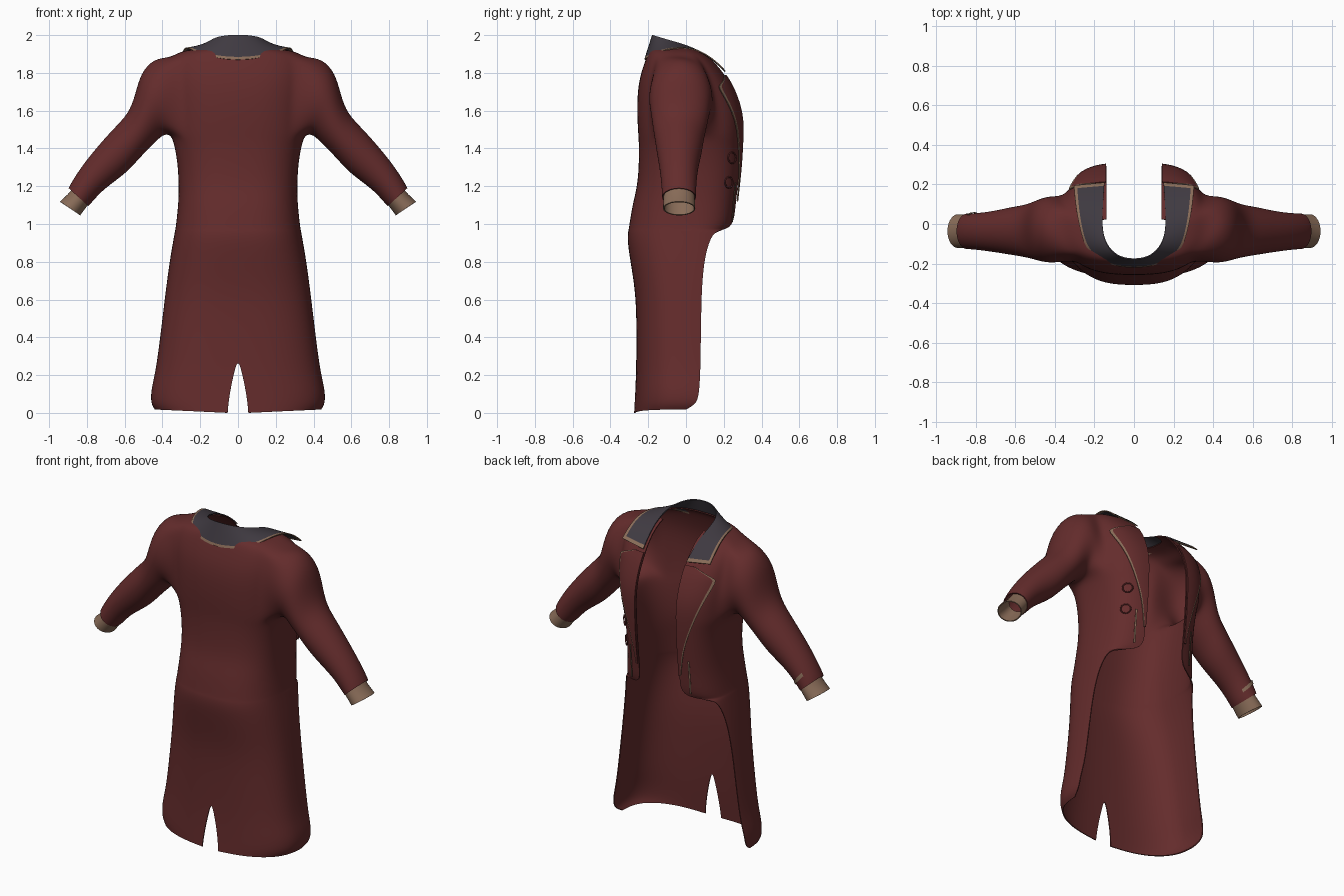
import bpy, math
from mathutils import Vector

if "Cube" in bpy.data.objects:
    bpy.data.objects.remove(bpy.data.objects["Cube"])


def material(name, rgb):
    m = bpy.data.materials.new(name)
    m.diffuse_color = (*rgb, 1)
    m.use_nodes = True
    m.node_tree.nodes["Principled BSDF"].inputs["Base Color"].default_value = m.diffuse_color
    return m


RED = material("dark red cloth", (0.127, 0.025, 0.025))
GREY = material("charcoal collar", (0.05, 0.042, 0.053))
TAN = material("tan trim", (0.25, 0.15, 0.098))


def build(name, verts, faces, mats, indices=None, levels=2, thick=0.006, mirror=True):
    """Half-sheet -> mirrored, smoothed and slightly thickened object."""
    me = bpy.data.meshes.new(name)
    me.from_pydata([tuple(v) for v in verts], [], faces)
    ob = bpy.data.objects.new(name, me)
    bpy.context.collection.objects.link(ob)
    for m in mats:
        me.materials.append(m)
    if indices:
        for p, i in zip(me.polygons, indices):
            p.material_index = i
    if mirror:
        mod = ob.modifiers.new("mirror", 'MIRROR')
        mod.merge_threshold = 0.0005
    if levels:
        mod = ob.modifiers.new("smooth", 'SUBSURF')
        mod.levels = mod.render_levels = levels
        mod.boundary_smooth = 'PRESERVE_CORNERS'
    if thick:
        mod = ob.modifiers.new("thickness", 'SOLIDIFY')
        mod.thickness = thick
        mod.offset = -1
    bpy.ops.object.select_all(action='DESELECT')
    ob.select_set(True)
    bpy.context.view_layer.objects.active = ob
    bpy.ops.object.convert(target='MESH')
    bpy.ops.object.shade_smooth_by_angle(angle=math.radians(45))
    return ob


def sheet(rows):
    """Quad faces of a grid given as equal-length rows of points."""
    n = len(rows[0])
    verts = [p for r in rows for p in r]
    faces = [(i * n + j, i * n + j + 1, (i + 1) * n + j + 1, (i + 1) * n + j)
             for i in range(len(rows) - 1) for j in range(n - 1)]
    return verts, faces


# ---- body profile: height, half width, back y, front y, front-edge y (skirt only)
ROWS = [
    (0.00, .440, -.275, .30, .00), (0.05, .462, -.272, .30, .06),
    (0.12, .460, -.268, .30, .07), (0.20, .441, -.265, .30, .075),
    (0.295, .425, -.263, .30, .077), (0.50, .400, -.263, .30, .08),
    (0.65, .382, -.270, .30, .083), (0.80, .362, -.295, .29, .095),
    (0.90, .345, -.310, .28, .12), (0.95, .336, -.309, .27, .145),
    (0.97, .333, -.305, .258, .18), (0.98, .331, -.303, .255, 0),
    (1.10, .317, -.285, .268, 0), (1.20, .314, -.258, .28, 0),
    (1.32, .320, -.250, .292, 0), (1.42, .338, -.250, .297, 0),
    (1.47, .355, -.253, .298, 0), (1.55, .360, -.258, .299, 0),
    (1.62, .365, -.259, .288, 0), (1.69, .370, -.257, .263, 0),
    (1.76, .375, -.248, .225, 0), (1.82, .375, -.232, .185, 0),
    (1.88, .360, -.211, .13, 0), (1.915, .305, -.195, .07, 0),
    (1.93, .210, -.180, .03, 0)]
YC, PB, PF, PYB, PYF, EDGE_X = -0.02, 0.75, 0.55, 0.85, 0.75, 0.14
COLS, JS, J0, J1, I0, I1 = 15, 9, 5, 11, 16, 22   # grid columns and armhole limits


def section(z, a, yb, yf, t):
    """Point on the rounded torso section at angle t (-90 back, +90 front)."""
    c, s = max(math.cos(t), 0), abs(math.sin(t))
    if t < 0:
        return Vector((a * c ** PB if c > 1e-6 else 0, YC - (YC - yb) * s ** PYB, z))
    return Vector((a * c ** PF, YC + (yf - YC) * s ** PYF, z))


def front_angle(x, a):
    return math.acos(min(1, (x / a) ** (1 / PF)))


grid = []
for z, a, yb, yf, ye in ROWS:
    vent = 0.055 * max(0, 1 - (z / 0.295) ** 1.5)
    t0 = -math.acos((vent / a) ** (1 / PB))
    if z < 0.975:
        t1 = math.asin(((ye - YC) / (yf - YC)) ** (1 / PYF))
    else:
        t1 = front_angle(EDGE_X, a)
    grid.append([section(z, a, yb, yf, t0 * (1 - j / JS) if j <= JS
                         else t1 * (j - JS) / (COLS - JS)) for j in range(COLS + 1)])
for p in grid[0]:                                 # hem rises slightly to the sides
    p.z = 0.02 * p.x / 0.44 - 0.002
verts, faces = sheet(grid)
W = COLS + 1
# open the armhole
faces = [f for f in faces
         if not (I0 <= f[0] // W < I1 and J0 <= f[0] % W < J1)]
JM = (J0 + J1) // 2
loop = ([(I1, j) for j in range(JM, J1)] + [(i, J1) for i in range(I1, I0, -1)]
        + [(I0, j) for j in range(J1, J0, -1)] + [(i, J0) for i in range(I0, I1)]
        + [(I1, j) for j in range(J0, JM)])
ring = [i * W + j for i, j in loop]
N = len(ring)


def sleeve_ring(ux, uz, lx, lz, y0, y1):
    """Oval ring through an upper and a lower point, spanning y0..y1."""
    up, lo = Vector((ux, 0, uz)), Vector((lx, 0, lz))
    mid = (up + lo) / 2 + Vector((0, (y0 + y1) / 2, 0))
    return [mid + (up - lo) / 2 * math.cos(2 * math.pi * k / N)
            + Vector((0, (y1 - y0) / 2 * math.sin(2 * math.pi * k / N), 0)) for k in range(N)]


# sleeve grows out of the armhole loop
SLEEVE = [(.445, 1.88, .388, 1.475, -.20, .145), (.517, 1.80, .42, 1.45, -.19, .13),
          (.545, 1.68, .46, 1.41, -.18, .115), (.58, 1.585, .52, 1.35, -.168, .097),
          (.655, 1.51, .58, 1.28, -.157, .087), (.745, 1.41, .66, 1.22, -.143, .067),
          (.825, 1.31, .725, 1.17, -.133, .057), (.88, 1.225, .775, 1.112, -.128, .054),
          (.897, 1.19, .793, 1.095, -.127, .053)]
for spec in SLEEVE:
    base = len(verts)
    verts += sleeve_ring(*spec)
    new = list(range(base, base + N))
    faces += [(ring[k], new[k], new[(k + 1) % N], ring[(k + 1) % N]) for k in range(N)]
    ring = new
build("coat_body", verts, faces, [RED])

# ---- tan cuff inside the sleeve end
cuff = [sleeve_ring(*s) for s in [(.862, 1.205, .772, 1.128, -.118, .045),
                                  (.90, 1.157, .806, 1.085, -.121, .048),
                                  (.943, 1.12, .835, 1.045, -.122, .05)]]
cv = [p for r in cuff for p in r]
cf = [(i * N + k, (i + 1) * N + k, (i + 1) * N + (k + 1) % N, i * N + (k + 1) % N)
      for i in range(2) for k in range(N)]
build("cuffs", cv, cf, [TAN], levels=1)

# ---- short tan strip across one sleeve
strip = [sleeve_ring(*s)[4:10] for s in [(.858, 1.27, .753, 1.137, -.13, .061),
                                         (.870, 1.248, .764, 1.124, -.13, .06)]]
v, f = sheet([[Vector((-p.x, p.y, p.z)) for p in r] for r in strip])
build("sleeve_strip", v, f, [TAN], levels=1, thick=0.003, mirror=False)


# ---- front details laid just over the chest
def chest(x, z, lift):
    for r, q in zip(ROWS, ROWS[1:]):
        if r[0] <= z <= q[0]:
            f = (z - r[0]) / (q[0] - r[0])
            a, yb, yf = (r[i] + (q[i] - r[i]) * f for i in (1, 2, 3))
            break
    p = section(z, a, yb, yf, front_angle(x, a))
    return p + Vector((lift * 0.5, lift, 0))


# lapel, last column is the trim
LAPEL = [(1.12, .15), (1.22, .163), (1.32, .185), (1.45, .23), (1.55, .268), (1.64, .30),
         (1.72, .328), (1.735, .322), (1.76, .275), (1.79, .20)]
rows = []
for z, xo in LAPEL:
    xi = EDGE_X - 0.003
    xs = [xi + (xo - xi) * f for f in (0, .25, .5, .75)] + [max(xi + .005, xo - .008), xo]
    rows.append([chest(x, z, 0.011) for x in sorted(xs)])
v, f = sheet(rows)
f = [q[::-1] for q in f]
build("lapels", v, f, [RED, TAN], [1 if i % 5 == 4 else 0 for i in range(len(f))], levels=1)

# vertical trim line below the lapel
v, f = sheet([[chest(x, 1.01 + i * .03, 0.006) for x in (.195, .204)] for i in range(8)])
build("front_trim", v, [q[::-1] for q in f], [TAN], levels=0, thick=0.003)

# ---- collar: inner (upper) and outer (lower) edges, from back centre to front tip
INNER = [(0, -.185, 2.003), (.09, -.168, 1.998), (.145, -.10, 1.977), (.16, -.03, 1.958),
         (.16, .05, 1.93), (.155, .13, 1.885), (.15, .205, 1.815)]
OUTER = [(0, -.23, 1.865), (.15, -.203, 1.883), (.242, -.134, 1.92), (.27, -.04, 1.938),
         (.288, .05, 1.93), (.298, .125, 1.892), (.303, .19, 1.835)]
INNER.append((.149, .21, 1.809))
OUTER.append((.304, .195, 1.829))
rows = [[Vector(a).lerp(Vector(b), t) for t in (0, .3, .6, .94, 1)] for a, b in zip(INNER, OUTER)]
v, f = sheet(rows)
last = len(rows) - 2
build("collar", v, f, [GREY, TAN],
      [1 if i % 4 == 3 or i // 4 == last else 0 for i in range(len(f))])

# ---- ring buttons on one front panel
for z in (1.22, 1.35):
    q = Vector((.7, .71, 0)).to_track_quat('Z', 'Y')
    bpy.ops.mesh.primitive_torus_add(major_radius=.029, minor_radius=.004,
                                     major_segments=24, minor_segments=8,
                                     location=chest(.25, z, 0.003), rotation=q.to_euler())
    ob = bpy.context.object
    ob.name = "front_button"
    ob.data.materials.append(RED)
    bpy.ops.object.shade_smooth()
